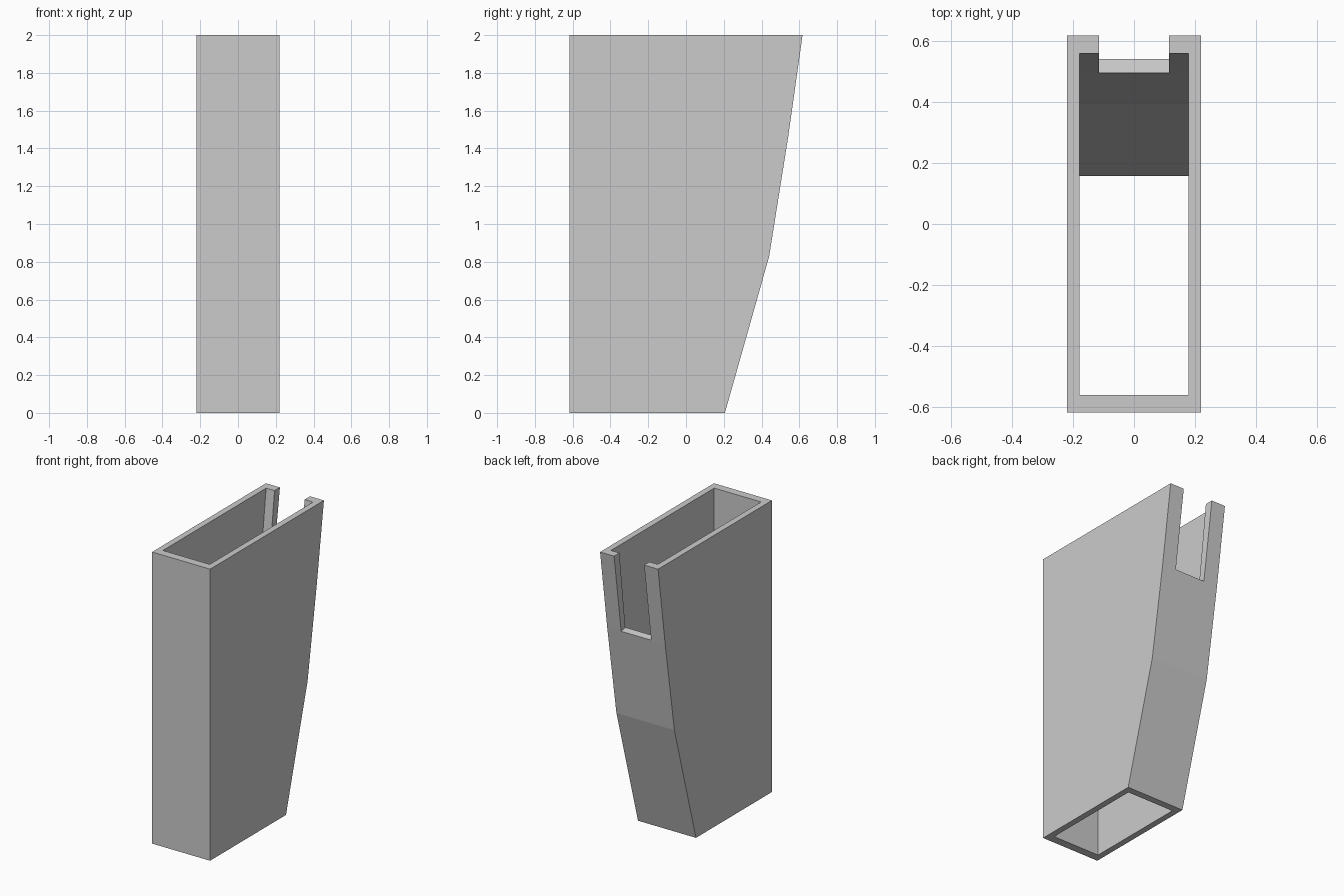
import bpy
import bmesh

if "Cube" in bpy.data.objects:
    bpy.data.objects.remove(bpy.data.objects["Cube"])


def prism(name, profile, half_width):
    """Extrude a (y, z) profile along x, centred on x = 0."""
    bm = bmesh.new()
    verts = [bm.verts.new((-half_width, y, z)) for y, z in profile]
    face = bm.faces.new(verts)
    ext = bmesh.ops.extrude_face_region(bm, geom=[face])
    moved = [g for g in ext["geom"] if isinstance(g, bmesh.types.BMVert)]
    bmesh.ops.translate(bm, verts=moved, vec=(2 * half_width, 0, 0))
    bmesh.ops.recalc_face_normals(bm, faces=bm.faces[:])
    mesh = bpy.data.meshes.new(name)
    bm.to_mesh(mesh)
    bm.free()
    obj = bpy.data.objects.new(name, mesh)
    bpy.context.collection.objects.link(obj)
    return obj


def cut(target, cutter):
    """Subtract the cutter, apply it and remove the helper."""
    mod = target.modifiers.new(cutter.name, "BOOLEAN")
    mod.operation = "DIFFERENCE"
    mod.solver = "EXACT"
    mod.object = cutter
    bpy.context.view_layer.objects.active = target
    bpy.ops.object.modifier_apply(modifier=mod.name)
    bpy.data.objects.remove(cutter, do_unlink=True)


# Outer sleeve with a bent, sloping back
sleeve = prism("sleeve", [(-0.617, 0), (0.206, 0), (0.44, 0.828), (0.54, 1.455),
                          (0.617, 2), (-0.617, 2)], 0.22)

# Cavity, open at the top and bottom
cut(sleeve, prism("cavity", [(-0.56, -0.1), (0.13, -0.1), (0.394, 0.84), (0.495, 1.465),
                             (0.571, 2.1), (-0.56, 2.1)], 0.178))

# Notch in the upper back wall
cut(sleeve, prism("notch", [(0.44, 1.477), (0.70, 1.42), (0.70, 2.1), (0.44, 2.1)], 0.114))
